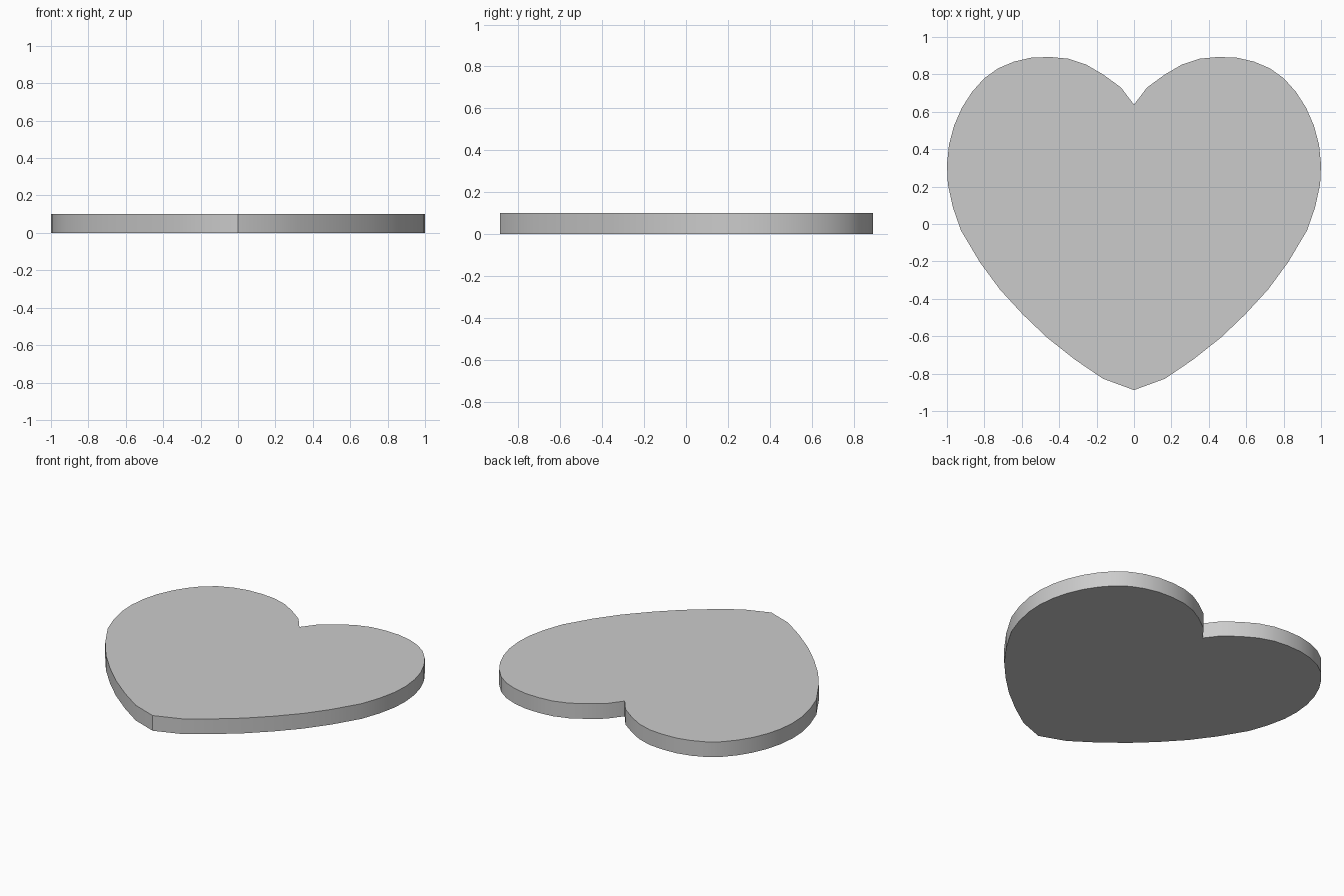
import bpy
import bmesh
from math import radians

if "Cube" in bpy.data.objects:
    bpy.data.objects.remove(bpy.data.objects["Cube"])

THICKNESS = 0.1

# Right half of the heart outline, from the notch round to the tip
half = [(0, .638), (.07, .73), (.166, .80), (.257, .853), (.353, .884),
        (.45, .893), (.551, .889), (.642, .868), (.727, .832), (.802, .778),
        (.866, .706), (.92, .622), (.962, .526), (.989, .425), (1, .318),
        (.995, .211), (.968, .088), (.925, -.035), (.823, -.206),
        (.717, -.35), (.594, -.484), (.465, -.607), (.316, -.725),
        (.166, -.827), (0, -.888)]
# Mirror to close the outline (clockwise), then reverse to face up
outline = half + [(-x, y) for x, y in half[-2:0:-1]]
outline.reverse()

# Heart plate: flat outline extruded upwards
bm = bmesh.new()
base = bm.faces.new([bm.verts.new((x, y, 0)) for x, y in outline])
top = bmesh.ops.extrude_face_region(bm, geom=[base], use_keep_orig=True)
bmesh.ops.translate(bm, vec=(0, 0, THICKNESS),
                    verts=[g for g in top["geom"] if isinstance(g, bmesh.types.BMVert)])
bmesh.ops.recalc_face_normals(bm, faces=bm.faces)
mesh = bpy.data.meshes.new("heart_plate")
bm.to_mesh(mesh)
bm.free()

heart = bpy.data.objects.new("heart_plate", mesh)
bpy.context.collection.objects.link(heart)

# Smooth rim, crisp notch, tip and top edge
bpy.context.view_layer.objects.active = heart
heart.select_set(True)
bpy.ops.object.shade_smooth_by_angle(angle=radians(30))
